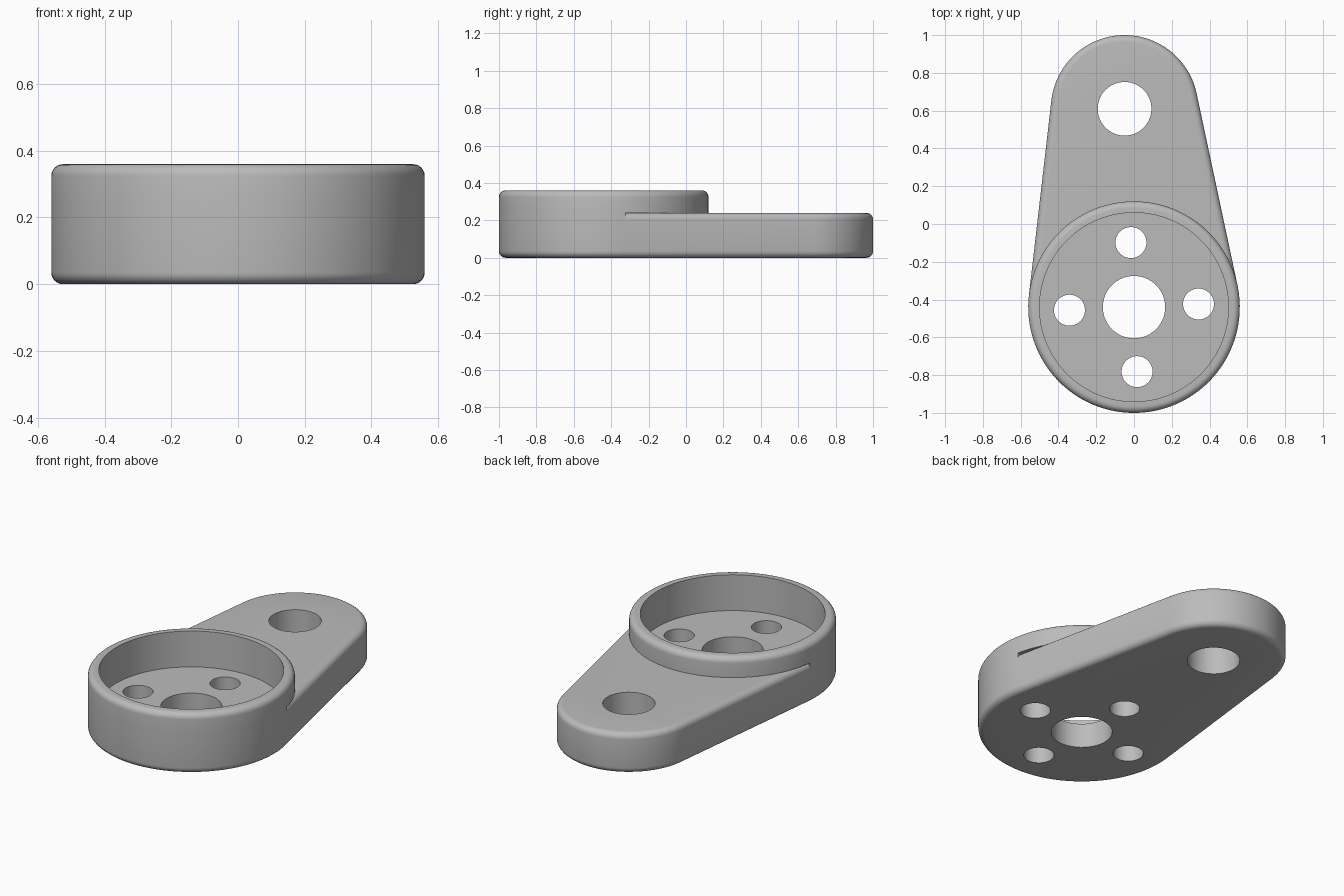
import bpy, bmesh, math
from mathutils import Vector

if "Cube" in bpy.data.objects:
    bpy.data.objects.remove(bpy.data.objects["Cube"])

BOSS, BOSS_R = Vector((0, -0.44)), 0.56
TIP, TIP_R = Vector((-0.05, 0.61)), 0.39
ARM_TOP, BOSS_TOP, FLOOR, FILLET = 0.24, 0.36, 0.146, 0.035

grey = bpy.data.materials.new("light_grey")
grey.use_nodes = True
grey.diffuse_color = (0.5, 0.5, 0.5, 1)
grey.node_tree.nodes["Principled BSDF"].inputs["Base Color"].default_value = (0.5, 0.5, 0.5, 1)

# Angles where the straight arm sides touch both round ends
axis = TIP - BOSS
heading = math.atan2(axis.y, axis.x)
spread = math.acos((BOSS_R - TIP_R) / axis.length)
right, left = heading - spread, heading + spread


def arc(center, radius, start, end, steps):
    angles = [start + (end - start) * i / steps for i in range(steps + 1)]
    return [center + radius * Vector((math.cos(a), math.sin(a))) for a in angles]


def outline(boss_inset, tip_inset, arm_inset):
    """Boss arc, then the two arm sides running around the tip."""
    points = arc(BOSS, BOSS_R - boss_inset, left, right + math.tau, 72)
    points += arc(BOSS, BOSS_R - arm_inset, right, right, 1)[:1]
    points += arc(TIP, TIP_R - tip_inset, right, left, 56)
    points += arc(BOSS, BOSS_R - arm_inset, left, left, 1)[:1]
    return points


def boss_outline(inset):
    radius = BOSS_R - inset
    return (arc(BOSS, radius, left, right + math.tau, 72)
            + arc(BOSS, radius, right, left, 56)[1:-1])


def loft(name, sections):
    """Skin a stack of outlines given as (points, height)."""
    bm = bmesh.new()
    rings = [[bm.verts.new((p.x, p.y, z)) for p in pts] for pts, z in sections]
    count = len(rings[0])
    for low, high in zip(rings, rings[1:]):
        for i in range(count):
            j = (i + 1) % count
            bm.faces.new((low[i], low[j], high[j], high[i]))
    bm.faces.new(rings[0][::-1])
    bm.faces.new(rings[-1])
    bmesh.ops.remove_doubles(bm, verts=bm.verts, dist=1e-5)
    bmesh.ops.dissolve_degenerate(bm, edges=bm.edges, dist=1e-6)
    bmesh.ops.recalc_face_normals(bm, faces=bm.faces)
    mesh = bpy.data.meshes.new(name)
    bm.to_mesh(mesh)
    bm.free()
    mesh.materials.append(grey)
    obj = bpy.data.objects.new(name, mesh)
    bpy.context.collection.objects.link(obj)
    return obj


def rounding(steps=6):
    """Inset and drop pairs from the side wall to the flat face."""
    for i in range(steps + 1):
        a = math.pi / 2 * i / steps
        yield FILLET * (1 - math.cos(a)), FILLET * (1 - math.sin(a))


def combine(target, tool, operation):
    mod = target.modifiers.new(operation, 'BOOLEAN')
    mod.object, mod.operation, mod.solver = tool, operation, 'EXACT'
    bpy.context.view_layer.objects.active = target
    bpy.ops.object.modifier_apply(modifier=mod.name)
    bpy.data.objects.remove(tool)


def bore(target, center, radius, bottom, steps=64):
    circle = arc(center, radius, 0, math.tau, steps)[:-1]
    cutter = loft("bore_cutter", [(circle, bottom), (circle, 1)])
    cutter.hide_render = True
    combine(target, cutter, 'DIFFERENCE')


# Lower plate: bottom edge rounded all round, top edge only along the arm
sections = [(outline(i, i, i), drop) for i, drop in reversed(list(rounding()))]
sections += [(outline(0, i, i), ARM_TOP - drop) for i, drop in rounding()]
lever = loft("lever_body", sections)

# Raised round boss on the wide end
sections = [(boss_outline(0), ARM_TOP)]
sections += [(boss_outline(i), BOSS_TOP - drop) for i, drop in rounding()]
combine(lever, loft("boss", sections), 'UNION')

# Cup recess, centre bore, tip bore and four bolt holes
bore(lever, BOSS, 0.5, FLOOR, 128)
bore(lever, BOSS, 0.165, -1)
bore(lever, TIP, 0.142, -1)
for k in range(4):
    a = heading + k * math.pi / 2
    bore(lever, BOSS + 0.342 * Vector((math.cos(a), math.sin(a))), 0.082, -1, 48)

# Smooth the round walls and keep the crisp edges
bpy.ops.object.select_all(action='DESELECT')
lever.select_set(True)
bpy.context.view_layer.objects.active = lever
bpy.ops.object.shade_smooth_by_angle(angle=math.radians(30))
